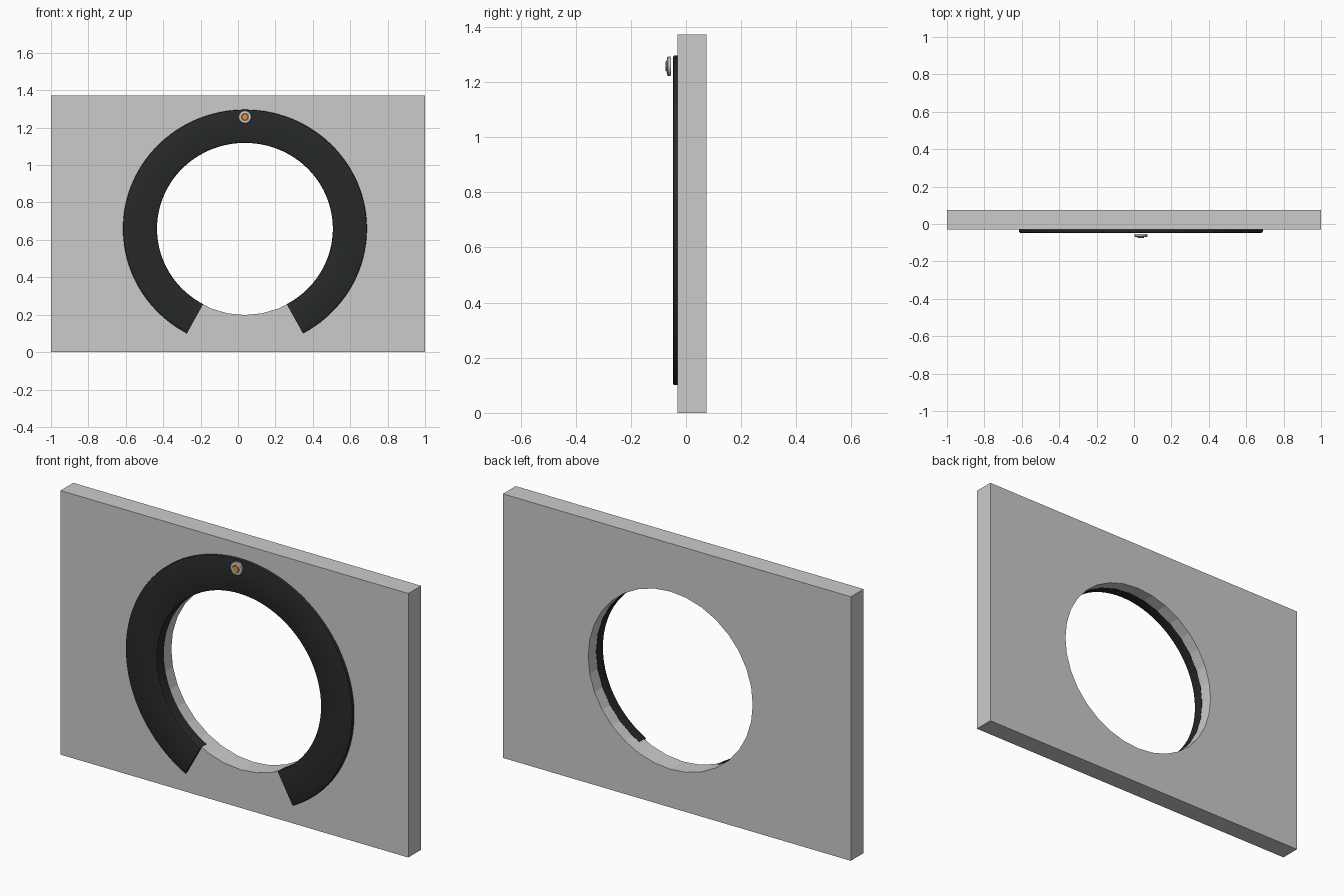
import bpy, bmesh, math

if "Cube" in bpy.data.objects:
    bpy.data.objects.remove(bpy.data.objects["Cube"])

CX, CZ = 0.037, 0.66      # ring centre
SQUASH = 0.976            # ring is slightly wider than tall


def material(name, rgb):
    m = bpy.data.materials.new(name)
    m.diffuse_color = (*rgb, 1)
    m.use_nodes = True
    m.node_tree.nodes["Principled BSDF"].inputs["Base Color"].default_value = m.diffuse_color
    return m


def finish(bm, name, mat=None, smooth=True):
    bmesh.ops.recalc_face_normals(bm, faces=bm.faces)
    me = bpy.data.meshes.new(name)
    bm.to_mesh(me)
    bm.free()
    ob = bpy.data.objects.new(name, me)
    bpy.context.collection.objects.link(ob)
    if mat:
        me.materials.append(mat)
    if smooth:
        bpy.ops.object.select_all(action='DESELECT')
        ob.select_set(True)
        bpy.context.view_layer.objects.active = ob
        bpy.ops.object.shade_smooth_by_angle(angle=math.radians(35))
    return ob


def sweep(name, profile, start, end, steps, centre, squash, mat):
    """Sweep a closed (radius, y) profile around the y axis, capping open ends."""
    bm = bmesh.new()
    full = abs(end - start - math.tau) < 1e-6
    rows = []
    for i in range(steps if full else steps + 1):
        a = start + (end - start) * i / steps
        rows.append([bm.verts.new((centre[0] + r * math.cos(a), y,
                                   centre[1] + r * squash * math.sin(a)))
                     for r, y in profile])
    n = len(profile)
    for i in range(steps):
        a, b = rows[i], rows[(i + 1) % len(rows)]
        for j in range(n):
            k = (j + 1) % n
            bm.faces.new((a[j], a[k], b[k], b[j]))
    if not full:
        bm.faces.new(rows[0])
        bm.faces.new(rows[-1])
    return finish(bm, name, mat)


def disc(name, layers, centre, mat, steps=32):
    """Stack of (radius, y) circles closed at both ends."""
    bm = bmesh.new()
    rows = [[bm.verts.new((centre[0] + r * math.cos(math.tau * i / steps), y,
                           centre[1] + r * math.sin(math.tau * i / steps)))
             for i in range(steps)] for r, y in layers]
    for a, b in zip(rows, rows[1:]):
        for i in range(steps):
            k = (i + 1) % steps
            bm.faces.new((a[i], a[k], b[k], b[i]))
    bm.faces.new(rows[0])
    bm.faces.new(rows[-1])
    return finish(bm, name, mat)


# Wall panel with a faceted round opening
bpy.ops.mesh.primitive_cube_add(size=1, location=(0, 0.0225, 0.686))
panel = bpy.context.object
panel.name = "wall_panel"
panel.scale = (2, 0.105, 1.372)

bpy.ops.mesh.primitive_cylinder_add(vertices=32, radius=0.473, depth=0.5,
                                    location=(CX, 0, CZ),
                                    rotation=(math.pi / 2, 0, 0))
cutter = bpy.context.object
cutter.name = "opening_cutter"
cutter.scale = (1, SQUASH, 1)
cutter.hide_render = True
cutter.display_type = 'WIRE'
cut = panel.modifiers.new("opening", 'BOOLEAN')
cut.operation = 'DIFFERENCE'
cut.solver = 'EXACT'
cut.object = cutter
bpy.context.view_layer.objects.active = panel
bpy.ops.object.modifier_apply(modifier="opening")
bpy.data.objects.remove(cutter)

# Dark open ring with softened front edges and a lip into the opening
black = material("black_trim", (0.02, 0.022, 0.022))
gap = math.radians(28.4)
ring_profile = [(0.470, 0.01), (0.470, -0.040), (0.472, -0.045), (0.477, -0.047),
                (0.645, -0.047), (0.650, -0.045), (0.652, -0.040),
                (0.652, -0.030), (0.474, -0.030), (0.474, 0.01)]
sweep("trim_ring", ring_profile, -math.pi / 2 + gap, 1.5 * math.pi - gap, 96,
      (CX, CZ), SQUASH, black)

# Button at the top of the ring: pale bezel and orange centre
BUTTON = (CX, 1.257)
bezel_profile = [(0.017, -0.054), (0.033, -0.054), (0.035, -0.057),
                 (0.035, -0.065), (0.032, -0.069), (0.020, -0.070), (0.017, -0.068)]
sweep("button_bezel", bezel_profile, 0, math.tau, 32, BUTTON, 1,
      material("pale_metal", (0.65, 0.65, 0.63)))
disc("button_centre", [(0.0175, -0.054), (0.0175, -0.073), (0.0155, -0.075)],
     BUTTON, material("orange", (0.8, 0.3, 0.04)))
